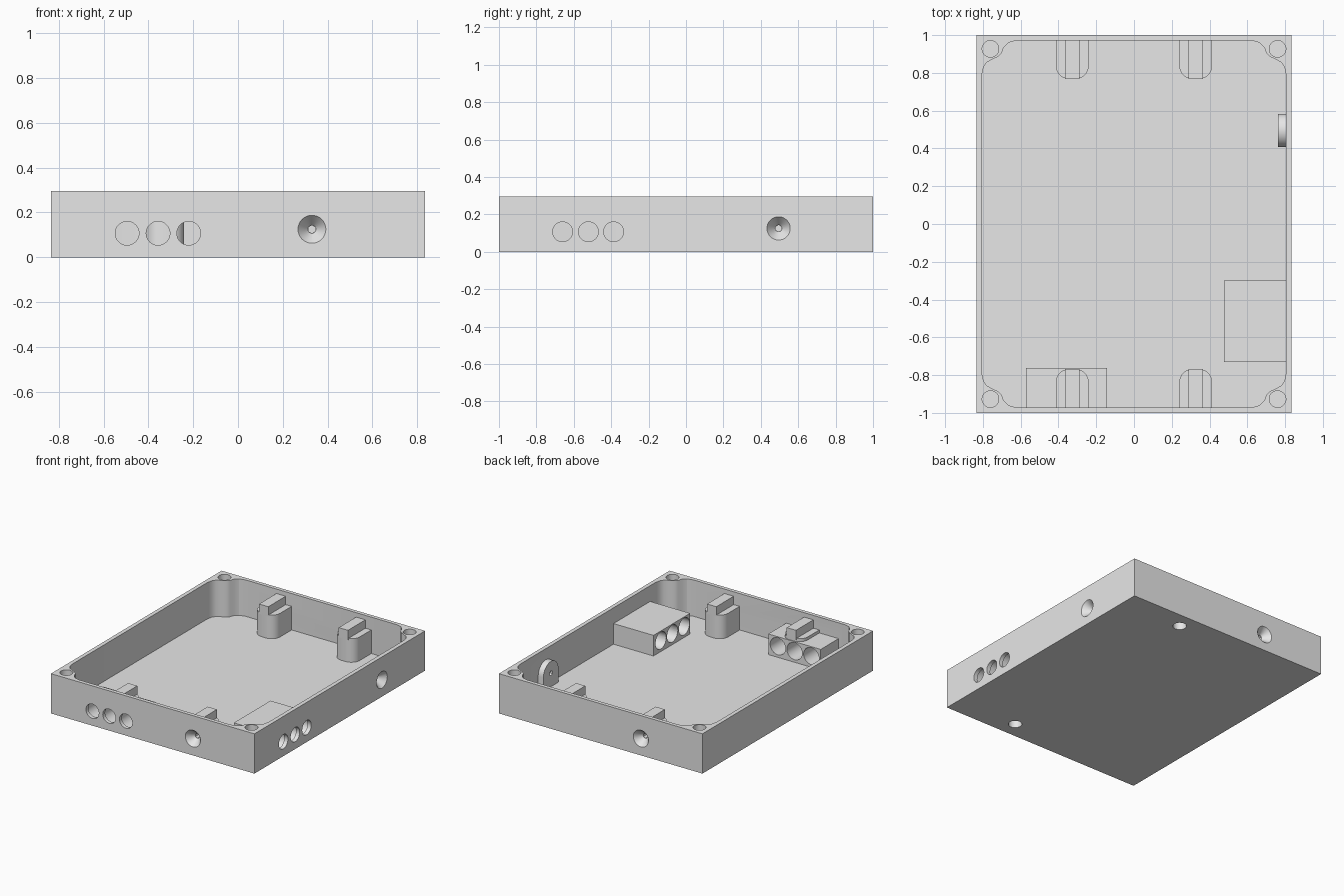
import bpy, bmesh, math
from mathutils import Vector, Matrix

cube = bpy.data.objects.get("Cube")
if cube:
    bpy.data.objects.remove(cube, do_unlink=True)

W, L, H = 0.835, 1.0, 0.295          # half width, half length, height
IX, IY, FLOOR = 0.805, 0.972, 0.025  # cavity half sizes, floor thickness
HOLE_Z, SCREW_Z = 0.107, 0.125

grey = bpy.data.materials.new("light grey plastic")
grey.use_nodes = True
grey.diffuse_color = (0.8, 0.8, 0.8, 1)
grey.node_tree.nodes["Principled BSDF"].inputs["Base Color"].default_value = (0.8, 0.8, 0.8, 1)


def make(name, bm):
    bmesh.ops.recalc_face_normals(bm, faces=bm.faces)
    me = bpy.data.meshes.new(name)
    bm.to_mesh(me)
    bm.free()
    me.materials.append(grey)
    ob = bpy.data.objects.new(name, me)
    bpy.context.scene.collection.objects.link(ob)
    return ob


def prism(name, outline, extrude):
    """Extrude a closed 3D outline along a vector."""
    bm = bmesh.new()
    face = bm.faces.new([bm.verts.new(p) for p in outline])
    ret = bmesh.ops.extrude_face_region(bm, geom=[face], use_keep_orig=True)
    top = [g for g in ret["geom"] if isinstance(g, bmesh.types.BMVert)]
    bmesh.ops.translate(bm, verts=top, vec=extrude)
    return make(name, bm)


def box(name, x0, x1, y0, y1, z0, z1):
    return prism(name, [(x0, y0, z0), (x1, y0, z0), (x1, y1, z0), (x0, y1, z0)],
                 (0, 0, z1 - z0))


def cone(start, direction, depth, r1, r2, sides=32):
    """Cutter from a start point along a direction."""
    d = Vector(direction)
    m = Matrix.Translation(Vector(start) + d * depth / 2) @ d.to_track_quat("Z", "Y").to_matrix().to_4x4()
    bm = bmesh.new()
    bmesh.ops.create_cone(bm, cap_ends=True, segments=sides, radius1=r1, radius2=r2,
                          depth=depth, matrix=m)
    ob = make("cutter", bm)
    ob.hide_render = True
    return ob


def arc(cx, cy, r, a0, a1, n=8):
    return [(cx + r * math.cos(math.radians(a0 + (a1 - a0) * i / n)),
             cy + r * math.sin(math.radians(a0 + (a1 - a0) * i / n))) for i in range(n + 1)]


def bounds(ob):
    vs = [v.co for v in ob.data.vertices]
    return [(min(v[i] for v in vs), max(v[i] for v in vs)) for i in range(3)]


def cut(ob, cutter):
    if any(a[1] <= b[0] or b[1] <= a[0] for a, b in zip(bounds(ob), bounds(cutter))):
        return
    mod = ob.modifiers.new("cut", "BOOLEAN")
    mod.operation, mod.solver, mod.object = "DIFFERENCE", "EXACT", cutter
    bpy.context.view_layer.update()
    dg = bpy.context.evaluated_depsgraph_get()
    me = bpy.data.meshes.new_from_object(ob.evaluated_get(dg))
    ob.modifiers.clear()
    ob.data = me


# Tray with a cavity that curves around the four corner screw bosses
tray = box("tray", -W, W, -L, L, 0, H)
corner = [(IX, .79), (.797, .83), (.78, .855), (.75, .872), (.72, .885),
          (.70, .905), (.69, .935), (.665, .96), (.62, IY)]
outline = []
for sx, sy in ((1, 1), (-1, 1), (-1, -1), (1, -1)):
    pts = corner if sx * sy > 0 else corner[::-1]
    outline += [(sx * x, sy * y, FLOOR) for x, y in pts]
parts, cutters = [tray], [prism("cutter", outline, (0, 0, H))]

# Lid screw holes
for sx in (-1, 1):
    for sy in (-1, 1):
        cutters.append(cone((sx * .76, sy * .927, H + .01), (0, 0, -1), .2, .044, .044))

# Triple cable holes, wider inside the connector blocks
for x in (-.495, -.357, -.22):
    cutters.append(cone((x, -1.02, HOLE_Z), (0, 1, 0), .3, .053, .053))
    cutters.append(cone((x, -IY, HOLE_Z), (0, 1, 0), .25, .063, .063))
for y in (-.66, -.522, -.387):
    cutters.append(cone((W + .02, y, HOLE_Z), (-1, 0, 0), .45, .053, .053))
    cutters.append(cone((IX, y, HOLE_Z), (-1, 0, 0), .4, .063, .063))

# Countersunk screw holes in the front, back and left walls
for start, d in (((.33, -L, SCREW_Z), (0, 1, 0)),
                 ((-.33, L, SCREW_Z), (0, -1, 0)),
                 ((W, .495, SCREW_Z), (-1, 0, 0))):
    out = Vector(start) - Vector(d) * .002
    cutters.append(cone(out, d, .055, .064, .018))
    cutters.append(cone(out, d, .15, .018, .018, 6))

# Blind holes in the underside below the left posts
for y in (-.875, .88):
    cutters.append(cone((.33, y, -.02), (0, 0, 1), .11, .047, .047))

# Four round-nosed posts with a rib on top
for sx, side in ((-1, "right"), (1, "left")):
    for sy, end in ((-1, "front"), (1, "back")):
        cx, w, r, tip = sx * .327, .087, .07, .768
        nose = arc(cx - w + r, tip + r, r, 180, 270) + arc(cx + w - r, tip + r, r, 270, 360)
        plan = [(cx + w, .985), (cx - w, .985)] + nose
        parts.append(prism(f"{end}_{side}_post", [(x, sy * y, .012) for x, y in plan],
                           (0, 0, .188)))
        ys = sorted((sy * tip, sy * .985))
        parts.append(box(f"{end}_{side}_post_rib", cx - .038, cx + .038, *ys, .19, .262))

# Connector blocks on the front and left walls
parts.append(box("front_connector_block", -.572, -.142, -.985, -.762, .012, .178))
parts.append(box("left_connector_block", .477, .82, -.73, -.30, .012, .178))

# Arched boss behind the screw on the left wall
arch = [(.583, .012), *arc(.495, SCREW_Z, .088, 0, 180, 20), (.407, .012)]
parts.append(prism("left_screw_boss", [(.762, y, z) for y, z in arch], (.06, 0, 0)))

# Hollow out the tray, then drill the holes through every part they meet
cavity, *drills = cutters
cut(tray, cavity)
for part in parts:
    for drill in drills:
        cut(part, drill)
for c in cutters:
    bpy.data.objects.remove(c, do_unlink=True)

# Smooth the round walls, keep the edges sharp
bpy.context.view_layer.update()
for part in parts:
    part.select_set(True)
bpy.context.view_layer.objects.active = tray
bpy.ops.object.shade_smooth_by_angle(angle=math.radians(30))
